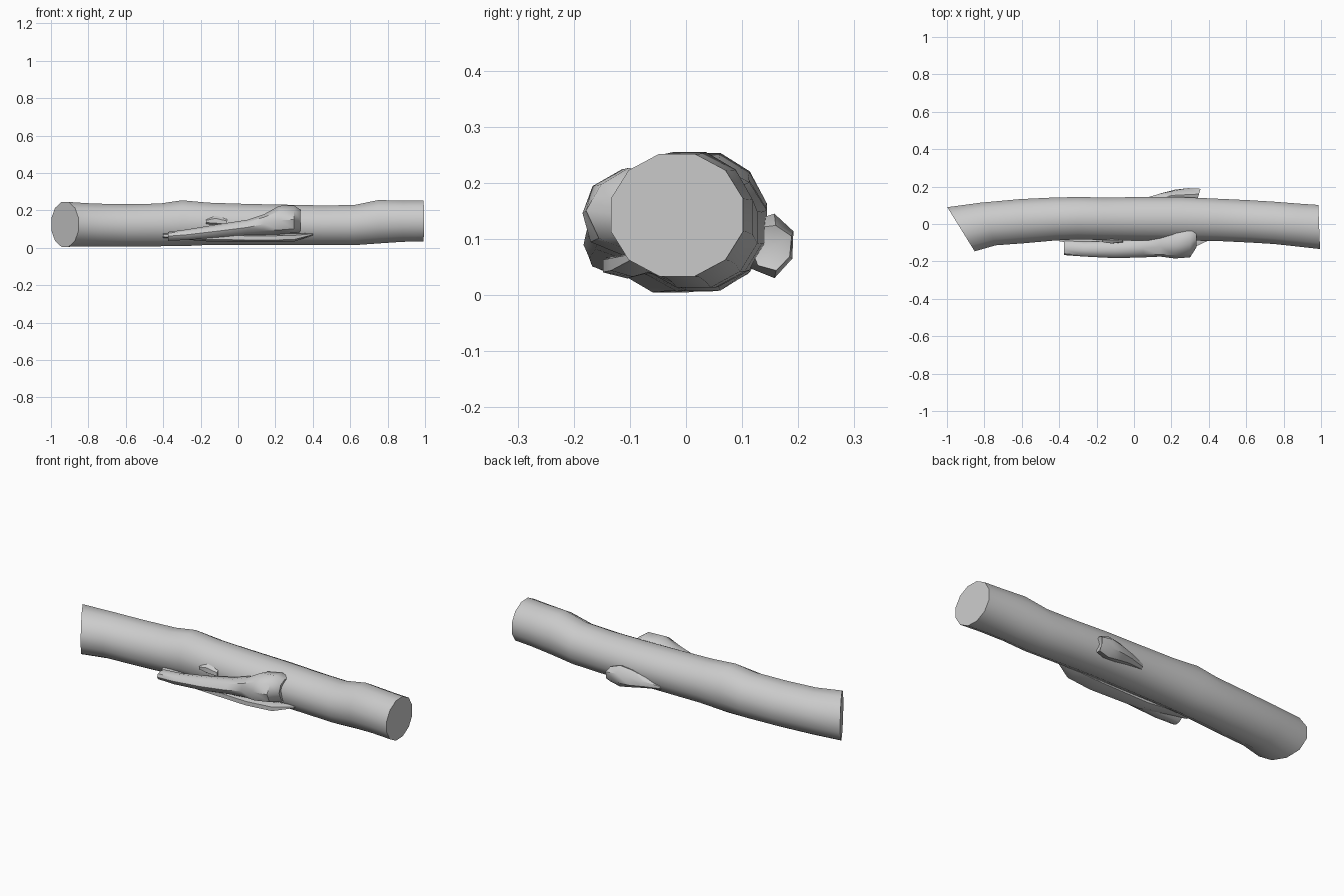
import bpy, bmesh, math


def loft(name, rings, sides, wobble=0.0, dome=0.0):
    """Skin rings (x, y, z, ry, rz, shear) running along x; shear tilts a ring towards x by its y offset."""
    bm = bmesh.new()
    loops = []
    for k, (x, y, z, ry, rz, sh) in enumerate(rings):
        loop = []
        for i in range(sides):
            a = 2 * math.pi * (i + 0.5) / sides
            w = 1 + wobble * math.sin(3 * a + 1.7 * k)
            dy = ry * w * math.cos(a)
            loop.append(bm.verts.new((x + sh * dy, y + dy, z + rz * w * math.sin(a))))
        loops.append(loop)
    for a, b in zip(loops, loops[1:]):
        for i in range(sides):
            j = (i + 1) % sides
            bm.faces.new((a[i], a[j], b[j], b[i]))
    # end caps, fanned to a centre point that may bulge or sink
    for loop, ring, d in ((loops[0], rings[0], -dome), (loops[-1], rings[-1], dome)):
        c = bm.verts.new((ring[0] + d, ring[1], ring[2]))
        for i in range(sides):
            bm.faces.new((loop[i], loop[(i + 1) % sides], c))
    bmesh.ops.recalc_face_normals(bm, faces=bm.faces)
    mesh = bpy.data.meshes.new(name)
    bm.to_mesh(mesh)
    bm.free()
    ob = bpy.data.objects.new(name, mesh)
    bpy.context.collection.objects.link(ob)
    bpy.ops.object.select_all(action='DESELECT')
    ob.select_set(True)
    bpy.context.view_layer.objects.active = ob
    bpy.ops.object.shade_smooth_by_angle(angle=math.radians(45))
    return ob


# Main trunk: gently bowed, slanted cut at the left end, straight cut at the right
loft("log_trunk", [
    (-0.925, -0.028, 0.125, 0.122, 0.124, -0.62),
    (-0.78, 0.0, 0.122, 0.118, 0.118, -0.35),
    (-0.60, 0.015, 0.120, 0.122, 0.117, -0.10),
    (-0.42, 0.027, 0.122, 0.119, 0.118, 0),
    (-0.30, 0.031, 0.131, 0.117, 0.127, 0),
    (-0.16, 0.028, 0.128, 0.118, 0.117, 0),
    (0.05, 0.028, 0.125, 0.120, 0.113, 0),
    (0.25, 0.028, 0.123, 0.120, 0.111, 0),
    (0.45, 0.022, 0.120, 0.117, 0.110, 0),
    (0.62, 0.014, 0.121, 0.117, 0.111, 0),
    (0.75, 0.006, 0.139, 0.117, 0.120, 0),
    (0.88, -0.006, 0.142, 0.119, 0.114, 0),
    (0.99, -0.016, 0.143, 0.122, 0.113, -0.04),
], 12)

# Large broken branch lying along the front
loft("front_branch", [
    (-0.375, -0.128, 0.062, 0.038, 0.024, 0),
    (-0.27, -0.134, 0.070, 0.042, 0.028, 0),
    (-0.10, -0.134, 0.090, 0.048, 0.036, 0),
    (0.05, -0.122, 0.109, 0.054, 0.043, 0),
    (0.14, -0.110, 0.126, 0.066, 0.056, 0),
    (0.22, -0.098, 0.146, 0.090, 0.076, 0),
    (0.30, -0.087, 0.151, 0.088, 0.076, 0),
    (0.335, -0.066, 0.145, 0.055, 0.062, 0),
], 9, 0.05, -0.02)

# Thin split wood under the branch
loft("branch_splinter", [
    (-0.40, -0.07, 0.065, 0.025, 0.012, 0),
    (-0.15, -0.105, 0.055, 0.04, 0.022, 0),
    (0.15, -0.105, 0.052, 0.05, 0.022, 0),
    (0.30, -0.095, 0.055, 0.045, 0.022, 0),
    (0.40, -0.07, 0.072, 0.02, 0.006, 0),
], 6)

# Small knot above the branch
loft("branch_knot", [
    (-0.17, -0.085, 0.140, 0.012, 0.012, 0),
    (-0.12, -0.085, 0.145, 0.022, 0.026, 0),
    (-0.06, -0.085, 0.135, 0.014, 0.018, 0),
], 6, 0.1)

# Short broken stub on the back
loft("back_stub", [
    (0.06, 0.125, 0.078, 0.015, 0.015, 0),
    (0.15, 0.140, 0.085, 0.028, 0.032, 0),
    (0.22, 0.144, 0.088, 0.042, 0.048, 0),
    (0.29, 0.146, 0.089, 0.050, 0.057, 0),
    (0.345, 0.152, 0.086, 0.038, 0.042, 0.3),
], 7, 0.06, -0.015)
